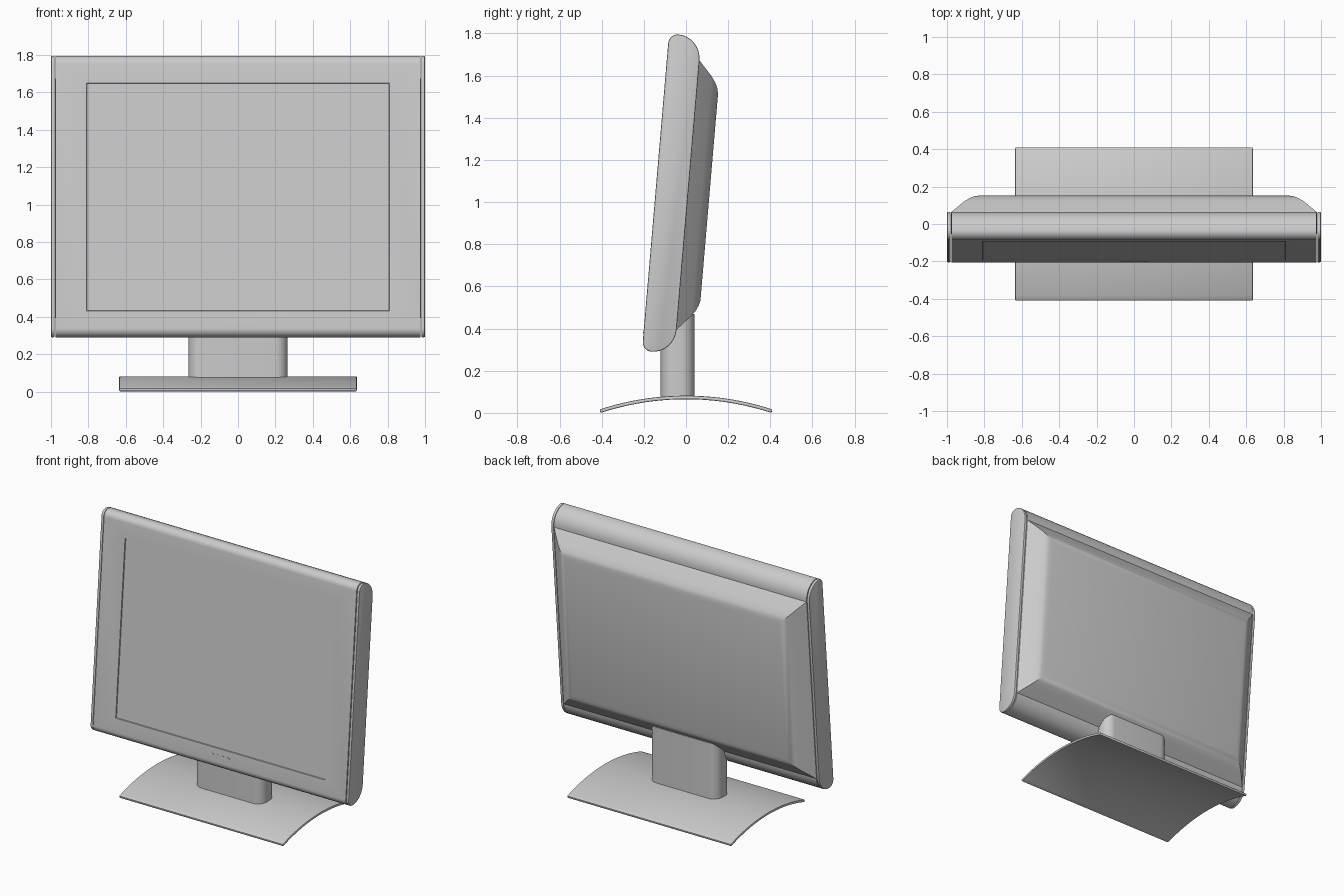
import bpy, bmesh, math
from mathutils import Vector

if "Cube" in bpy.data.objects:
    bpy.data.objects.remove(bpy.data.objects["Cube"])

TILT = -0.085                      # screen leans back about 5 degrees
CENTRE = (0, -0.07, 1.04)          # pivot of the tilted screen unit


def arc(cx, cy, rx, ry, a0, a1, n=8):
    return [(cx + rx * math.cos(math.radians(a0 + (a1 - a0) * i / n)),
             cy + ry * math.sin(math.radians(a0 + (a1 - a0) * i / n))) for i in range(n + 1)]


def finish(name, bm, tilted=False, bevel=0, angle=30):
    bmesh.ops.recalc_face_normals(bm, faces=bm.faces)
    if bevel:
        sharp = [e for e in bm.edges if e.calc_face_angle(0) > 0.7]
        bmesh.ops.bevel(bm, geom=sharp, offset=bevel, segments=2, profile=0.5, affect='EDGES')
    mesh = bpy.data.meshes.new(name)
    bm.to_mesh(mesh)
    bm.free()
    ob = bpy.data.objects.new(name, mesh)
    bpy.context.collection.objects.link(ob)
    if tilted:
        ob.location, ob.rotation_euler = CENTRE, (TILT, 0, 0)
    bpy.ops.object.select_all(action='DESELECT')
    ob.select_set(True)
    bpy.context.view_layer.objects.active = ob
    bpy.ops.object.shade_smooth_by_angle(angle=math.radians(angle))
    return ob


def prism(points, lo, hi, axis):
    """Extrude a 2D outline between lo and hi along x (outline = y,z) or z (outline = x,y)."""
    bm = bmesh.new()
    put = (lambda p, h: (h, *p)) if axis == 'x' else (lambda p, h: (*p, h))
    a = [bm.verts.new(put(p, lo)) for p in points]
    b = [bm.verts.new(put(p, hi)) for p in points]
    n = len(points)
    bm.faces.new(a)
    bm.faces.new(b)
    for i in range(n):
        bm.faces.new((a[i], a[(i + 1) % n], b[(i + 1) % n], b[i]))
    return bm


# Side profile of the screen housing: tight front corners, wide back corners
half = arc(-0.03, 0.64, 0.11, 0.115, 0, 90)[:-1] + arc(-0.03, 0.71, 0.045, 0.045, 90, 180)
profile = half + [(y, -z) for y, z in reversed(half)]

# Housing with recessed display
bm = prism(profile, -0.977, 0.977, 'x')
bm.normal_update()
front = max((f for f in bm.faces if f.calc_center_median().y < -0.074), key=lambda f: f.calc_area())
bmesh.ops.inset_individual(bm, faces=[front], thickness=0.1)
for v in front.verts:
    v.co = Vector((math.copysign(0.81, v.co.x), -0.074, 0.606 if v.co.z > 0 else -0.617))
bmesh.ops.inset_individual(bm, faces=[front], thickness=0.003)
for v in front.verts:
    v.co.y = -0.067
finish("screen_housing", bm, tilted=True)

# End caps
for name, lo, hi in (("left_end_cap", -1.0, -0.98), ("right_end_cap", 0.98, 1.0)):
    finish(name, prism(profile, lo, hi, 'x'), tilted=True, bevel=0.006, angle=25)

# Back cover: stack of rectangles flaring into a flat back
bm = bmesh.new()
rings = []
for inset, y in ((0, 0.07), (0, 0.079), (0.07, 0.143), (0.10, 0.164), (0.125, 0.175), (0.15, 0.181)):
    x, z = 0.978 - inset, 0.642 - inset
    rings.append([bm.verts.new((sx * x, y, sz * z)) for sx, sz in ((-1, -1), (1, -1), (1, 1), (-1, 1))])
for a, b in zip(rings, rings[1:]):
    for i in range(4):
        bm.faces.new((a[i], a[(i + 1) % 4], b[(i + 1) % 4], b[i]))
bm.faces.new(rings[0])
bm.faces.new(rings[-1])
finish("back_cover", bm, tilted=True)

# Small control buttons under the display
for i, x in enumerate((-0.06, -0.02, 0.02, 0.06)):
    outline = arc(x, -0.665, 0.014, 0.006, 0, 360, 16)[:-1]
    bm = prism(outline, 0.070, 0.0765, 'z')
    for v in bm.verts:
        v.co = Vector((v.co.x, -v.co.z, v.co.y))
    finish(f"button_{i + 1}", bm, tilted=True)

# Neck: rounded rectangular column
r = 0.065
neck = []
for cx, cy, a in ((0.265 - r, 0.04 - r, 0), (-0.265 + r, 0.04 - r, 90),
                  (-0.265 + r, -0.12 + r, 180), (0.265 - r, -0.12 + r, 270)):
    neck += arc(cx, cy, r, r, a, a + 90)
finish("neck", prism(neck, 0.07, 0.47, 'z'))

# Base: thin plate curved front to back
R, T = 1.3, 0.017
spread = math.degrees(math.asin(0.405 / R))
zc = -R * math.cos(math.radians(spread))
plate = (arc(0, zc, R + T, R + T, 90 - spread, 90 + spread, 28)
         + arc(0, zc, R, R, 90 + spread, 90 - spread, 28))
finish("base_plate", prism(plate, -0.635, 0.635, 'x'), bevel=0.005, angle=25)
